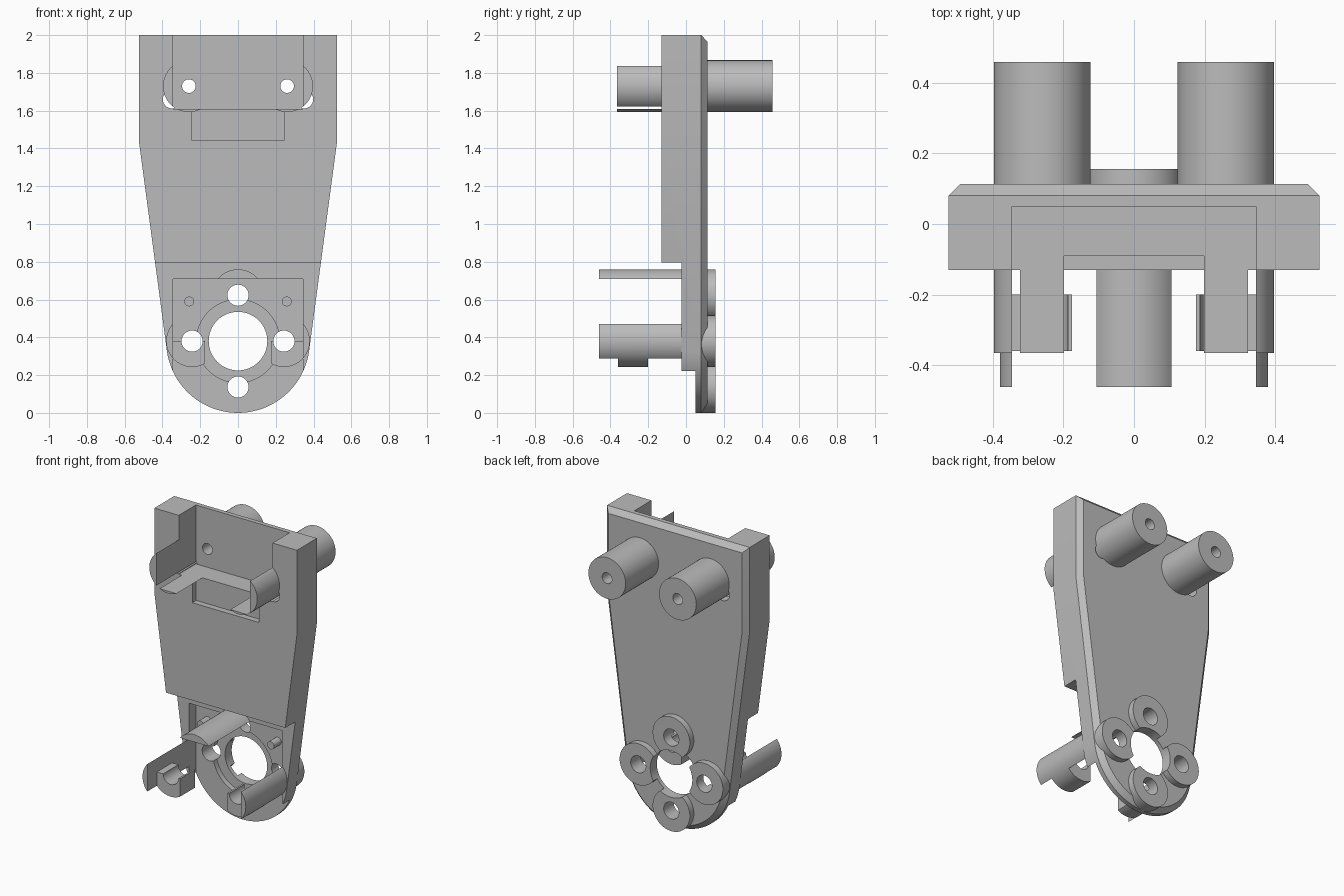
import bpy, bmesh, math
from mathutils import Matrix

cube = bpy.data.objects.get("Cube")
if cube:
    bpy.data.objects.remove(cube, do_unlink=True)

grey = bpy.data.materials.new("plain_grey")
grey.use_nodes = True
tone = (0.5, 0.5, 0.5, 1)
grey.diffuse_color = tone
grey.node_tree.nodes["Principled BSDF"].inputs["Base Color"].default_value = tone


def make(name, bm):
    bmesh.ops.recalc_face_normals(bm, faces=bm.faces)
    mesh = bpy.data.meshes.new(name)
    bm.to_mesh(mesh)
    bm.free()
    mesh.materials.append(grey)
    ob = bpy.data.objects.new(name, mesh)
    bpy.context.collection.objects.link(ob)
    return ob


def rod(name, x, z, r, y0, y1, sides=64):
    bm = bmesh.new()
    place = Matrix.Translation((x, (y0 + y1) / 2, z)) @ Matrix.Rotation(math.pi / 2, 4, "X")
    bmesh.ops.create_cone(bm, cap_ends=True, segments=sides, radius1=r, radius2=r,
                          depth=y1 - y0, matrix=place)
    return make(name, bm)


def box(name, x0, x1, y0, y1, z0, z1):
    bm = bmesh.new()
    place = Matrix.Translation(((x0 + x1) / 2, (y0 + y1) / 2, (z0 + z1) / 2))
    bmesh.ops.create_cube(bm, size=1, matrix=place @ Matrix.Diagonal((x1 - x0, y1 - y0, z1 - z0, 1)))
    return make(name, bm)


def combine(target, tool, operation="DIFFERENCE"):
    mod = target.modifiers.new("shape", "BOOLEAN")
    mod.operation = operation
    mod.solver = "EXACT"
    mod.object = tool
    with bpy.context.temp_override(object=target, active_object=target):
        bpy.ops.object.modifier_apply(modifier=mod.name)
    bpy.data.objects.remove(tool, do_unlink=True)


# Key dimensions
HUB_Z, HUB_R = 0.38, 0.38
POST_R = 0.137
POCKET_X, POCKET_Y = 0.345, 0.05
TOP_POST_X, TOP_POST_Z = 0.26, 1.73
BOLT = 0.243


def outline(inset):
    """Square-shouldered top tapering tangentially into a round foot."""
    w, r, shoulder = 0.525 - inset, HUB_R - inset, 1.44
    dx, dz = w, shoulder - HUB_Z
    a = math.atan2(dz, dx) - math.acos(r / math.hypot(dx, dz))
    steps = 40
    pts = [(-w, shoulder), (-w, 2 - inset), (w, 2 - inset), (w, shoulder)]
    for i in range(steps + 1):
        t = a + (-math.pi - 2 * a) * i / steps
        pts.append((r * math.cos(t), HUB_Z + r * math.sin(t)))
    return pts


# Bracket plate with a chamfered back edge
bm = bmesh.new()
rings = [[bm.verts.new((x, y, z)) for x, z in outline(inset)]
         for y, inset in ((-0.13, 0), (0.08, 0), (0.113, 0.033))]
bm.faces.new(rings[0])
bm.faces.new(rings[-1])
for a, b in zip(rings, rings[1:]):
    for i in range(len(a)):
        j = (i + 1) % len(a)
        bm.faces.new((a[i], a[j], b[j], b[i]))
plate = make("bracket_plate", bm)

# Thinner lower half, shallow recess and corner relief holes
combine(plate, box("step_cut", -1, 1, -1, -0.025, -1, 0.795))
combine(plate, box("recess_cut", -0.245, 0.245, -1, -0.09, 1.445, 1.7))
for s in (-1, 1):
    combine(plate, rod("relief_cut", s * 0.35, 1.66, 0.048, -1, 1))

# Posts through the plate, trimmed by the two pockets
for s in (-1, 1):
    combine(plate, rod("upper_post", s * TOP_POST_X, TOP_POST_Z, POST_R, -0.365, 0.459), "UNION")
bolts = [(BOLT, 0), (-BOLT, 0), (0, BOLT), (0, -BOLT)]
for x, dz in bolts:
    combine(plate, rod("lower_post", x, HUB_Z + dz, POST_R, -0.461, 0.155), "UNION")
combine(plate, box("upper_pocket", -POCKET_X, POCKET_X, -1, POCKET_Y, 1.608, 3))
combine(plate, box("lower_pocket", -POCKET_X, POCKET_X, -1, POCKET_Y, -1, 0.71))

# Bores: centre hole with counterbore, bolt holes, post holes
combine(plate, rod("counterbore", 0, HUB_Z, 0.22, -1, 0.085))
combine(plate, rod("centre_bore", 0, HUB_Z, 0.155, -1, 1))
for x, dz in bolts:
    combine(plate, rod("bolt_hole", x, HUB_Z + dz, 0.056, -1, 1, 32))
for s in (-1, 1):
    combine(plate, rod("post_hole", s * TOP_POST_X, TOP_POST_Z, 0.036, -1, 1, 32))
parts = [plate]

# Half-round clips on the side posts, and locating pegs
for s, side in ((1, "left"), (-1, "right")):
    clip = rod(side + "_clip", s * BOLT, HUB_Z, POST_R, -0.36, -0.2)
    combine(clip, box("half_cut", -1, 1, -1, 1, HUB_Z, 1))
    combine(clip, box("inner_cut", -0.175, 0.175, -1, 1, -1, 1))
    combine(clip, rod("clip_bore", s * BOLT, HUB_Z, 0.056, -1, 1, 32))
    peg = rod(side + "_peg", s * 0.258, 0.59, 0.026, -0.025, 0.06, 24)
    parts += [clip, peg]

# Smooth round walls, keep edges crisp
bpy.ops.object.select_all(action="DESELECT")
for ob in parts:
    ob.select_set(True)
bpy.context.view_layer.objects.active = plate
bpy.ops.object.shade_smooth_by_angle(angle=math.radians(30))
